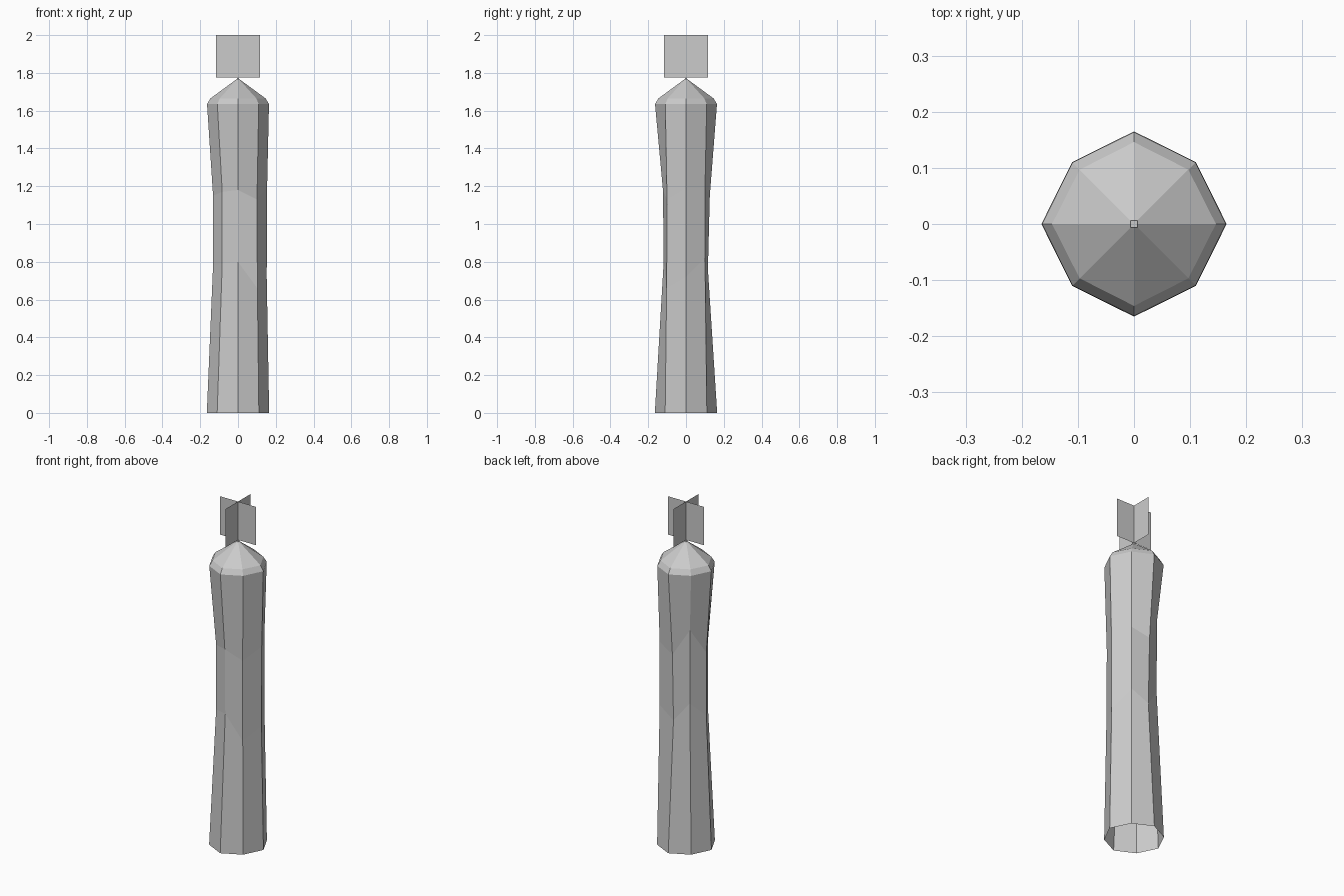
import bpy, bmesh
from math import cos, sin, tau

if "Cube" in bpy.data.objects:
    bpy.data.objects.remove(bpy.data.objects["Cube"])


def finish(bm, name, fix_normals=True):
    if fix_normals:
        bmesh.ops.recalc_face_normals(bm, faces=bm.faces)
    mesh = bpy.data.meshes.new(name)
    bm.to_mesh(mesh)
    bm.free()
    obj = bpy.data.objects.new(name, mesh)
    bpy.context.collection.objects.link(obj)
    return obj


def ring(bm, radii, heights):
    return [bm.verts.new((r * cos(i * tau / 8), r * sin(i * tau / 8), z))
            for i, (r, z) in enumerate(zip(radii, heights))]


def flat_ring(bm, axis_r, diagonal_r, z):
    return ring(bm, [axis_r, diagonal_r] * 4, [z] * 8)


# Candle body: eight-sided shell, open below, with an uneven waist
bm = bmesh.new()
rings = [
    flat_ring(bm, 0.165, 0.156, 0.0),
    ring(bm, [0.152, 0.142, 0.116, 0.118, 0.132, 0.118, 0.118, 0.145],
         [0.72, 0.82, 0.76, 0.87, 0.78, 0.79, 0.80, 0.66]),
    ring(bm, [0.154, 0.142, 0.126, 0.120, 0.132, 0.118, 0.122, 0.142],
         [1.19, 1.19, 1.15, 1.30, 1.15, 1.17, 1.18, 1.13]),
    flat_ring(bm, 0.164, 0.155, 1.635),
    flat_ring(bm, 0.146, 0.137, 1.665),
]
for low, high in zip(rings, rings[1:]):
    for i in range(8):
        j = (i + 1) % 8
        bm.faces.new((low[i], low[j], high[j], high[i]))

# Pointed top
apex = bm.verts.new((0, 0, 1.772))
for i in range(8):
    bm.faces.new((rings[-1][i], rings[-1][(i + 1) % 8], apex))
finish(bm, "candle_body")

# Flame: two crossed upright cards
bm = bmesh.new()
for dx, dy in ((0.117, 0), (0, 0.117)):
    bm.faces.new([bm.verts.new((s * dx, s * dy, z))
                  for s, z in ((-1, 1.775), (1, 1.775), (1, 2.0), (-1, 2.0))])
finish(bm, "flame_cards", False)

# Wick: short square stub at the tip
bm = bmesh.new()
bmesh.ops.create_cube(bm, size=1)
for v in bm.verts:
    v.co = (v.co.x * 0.012, v.co.y * 0.012, 1.768 + v.co.z * 0.014)
finish(bm, "wick")
